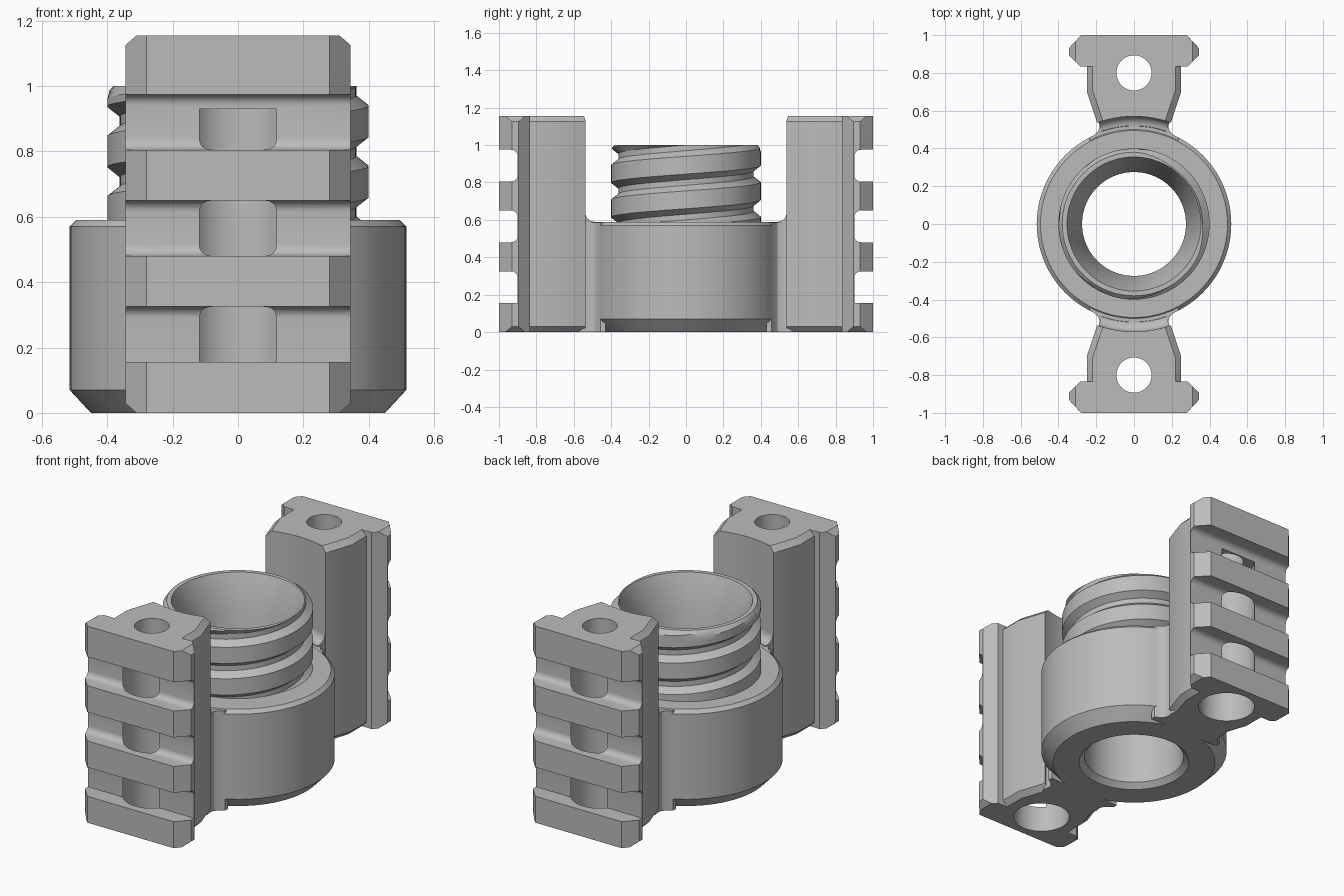
import bpy, bmesh, math
from math import sin, cos, pi

old = bpy.data.objects.get("Cube")
if old:
    bpy.data.objects.remove(old, do_unlink=True)

grey = bpy.data.materials.new("plain grey")
grey.use_nodes = True
grey.diffuse_color = (0.5, 0.5, 0.5, 1)
grey.node_tree.nodes["Principled BSDF"].inputs["Base Color"].default_value = (0.5, 0.5, 0.5, 1)


def loft(name, rings, closed=False):
    """Skin equal-length rings; cap the ends, or weld them if closed."""
    bm = bmesh.new()
    rows = [[bm.verts.new(p) for p in ring] for ring in rings]
    n = len(rows[0])
    for a, b in zip(rows, rows[1:]):
        for i in range(n):
            j = (i + 1) % n
            bm.faces.new((a[i], a[j], b[j], b[i]))
    if not closed:
        bm.faces.new(rows[0])
        bm.faces.new(rows[-1])
    bmesh.ops.remove_doubles(bm, verts=bm.verts, dist=1e-5)
    bmesh.ops.recalc_face_normals(bm, faces=bm.faces)
    mesh = bpy.data.meshes.new(name)
    bm.to_mesh(mesh)
    bm.free()
    mesh.materials.append(grey)
    obj = bpy.data.objects.new(name, mesh)
    bpy.context.collection.objects.link(obj)
    return obj


def activate(obj):
    bpy.ops.object.select_all(action='DESELECT')
    obj.select_set(True)
    bpy.context.view_layer.objects.active = obj


def smooth(obj):
    activate(obj)
    bpy.ops.object.shade_smooth_by_angle(angle=math.radians(28))


def cut(obj, cutter):
    cutter.hide_render = True
    mod = obj.modifiers.new("cut", 'BOOLEAN')
    mod.operation = 'DIFFERENCE'
    mod.solver = 'EXACT'
    mod.object = cutter
    activate(obj)
    bpy.ops.object.modifier_apply(modifier=mod.name)
    bpy.data.objects.remove(cutter, do_unlink=True)


# Collar, bore and threaded neck, as one profile turned around z
PITCH, SHOULDER, TOP = 0.185, 0.59, 1.0
BODY = [(0.355, TOP), (0.275, 0.8), (0.275, 0.03), (0.305, 0), (0.45, 0),
        (0.515, 0.07), (0.515, 0.57), (0.495, SHOULDER)]


def thread_radius(z, turn):
    d = (z - 0.8 - PITCH * turn) % PITCH
    d = min(d, PITCH - d)
    r = 0.362 + 0.038 * min(max((d - 0.015) / 0.03, 0), 1)
    return min(r, 0.38 + TOP - z)


def column(turn):
    profile = []
    for k in range(-3, 2):
        for off in (-0.09, -0.0675, -0.045, -0.015, 0.015, 0.045, 0.0675):
            z = 0.8 + PITCH * (turn + k) + off
            z = min(max(z, SHOULDER), TOP)
            profile.append((thread_radius(z, turn), z))
    a = 2 * pi * turn
    return [(r * cos(a), r * sin(a), z) for r, z in profile + BODY]


SEGS = 96
smooth(loft("threaded_collar", [column(i / SEGS) for i in range(SEGS + 1)], True))

# Rail post outlines: full section, and the chamfered end section
FULL = [(0.28, 1), (0.345, 0.93), (0.345, 0.895), (0.285, 0.835),
        (0.25, 0.835), (0.25, 0.7), (0.195, 0.536)]
END = [(0.28, 1), (0.31, 0.967), (0.31, 0.86), (0.285, 0.835),
       (0.22, 0.835), (0.22, 0.71), (0.165, 0.546)]
HEIGHT = 1.155


def section(half, z):
    a = math.asin(half[-1][0] / 0.57)
    arc = [(0.57 * sin(a * t / 6), 0.57 * cos(a * t / 6)) for t in range(5, -6, -1)]
    pts = half + arc + [(-x, y) for x, y in reversed(half)]
    return [(x, y, z) for x, y in pts]


def circle(r, z, y, n=48):
    return [(r * cos(2 * pi * i / n), y + r * sin(2 * pi * i / n), z) for i in range(n)]


def slot(z0, z1, round_bottom):
    """Cross slot with rounded inner corners, running along x."""
    back, r = 0.9, 0.035
    pts = [(1.1, z0)]
    if round_bottom:
        pts += [(back + r - r * sin(t * pi / 12), z0 + r - r * cos(t * pi / 12)) for t in range(7)]
    else:
        pts.append((back, z0))
    pts += [(back + r - r * cos(t * pi / 12), z1 - r + r * sin(t * pi / 12)) for t in range(7)]
    pts.append((1.1, z1))
    return loft("slot_cutter", [[(x, y, z) for y, z in pts] for x in (-0.5, 0.5)])


post = loft("rear_rail_post", [section(END, 0), section(FULL, 0.03),
                               section(FULL, HEIGHT - 0.03), section(END, HEIGHT)])
for i in range(3):
    z = 0.155 + 0.325 * i
    cut(post, slot(z, z + 0.17, i > 0))
cut(post, loft("wide_hole_cutter", [circle(0.155, -0.1, 0.8), circle(0.155, 0.93, 0.8)]))
cut(post, loft("screw_hole_cutter", [circle(0.093, 0.8, 0.8), circle(0.093, 1.3, 0.8)]))
smooth(post)

# Neck joining post and collar, flaring into the collar
NECK = [(0.17, 0.6), (0.188, 0.55), (0.182, 0.515), (0.19, 0.49), (0.21, 0.472), (0.235, 0.457), (0.235, 0.43)]
outline = NECK + [(-x, y) for x, y in reversed(NECK)]
neck = loft("rear_neck", [[(x, y, z) for x, y in outline] for z in (0, SHOULDER - 0.005)])
smooth(neck)

# Fillet between the collar top and the inner face of the post
R = 0.05
cove = [(0.585, 0.56), (0.51, 0.56)] + [
    (0.57 - R + R * sin(t * pi / 12), SHOULDER + R - R * cos(t * pi / 12)) for t in range(7)]
cove.append((0.585, SHOULDER + R))
fillet = loft("rear_fillet", [[(r * sin(a), r * cos(a), z) for r, z in cove]
                              for a in [0.335 * i / 6 for i in range(-6, 7)]])
smooth(fillet)

# Matching front side
for obj in (post, neck, fillet):
    twin = obj.copy()
    twin.data = obj.data.copy()
    twin.name = obj.name.replace("rear", "front")
    twin.rotation_euler.z = pi
    bpy.context.collection.objects.link(twin)
